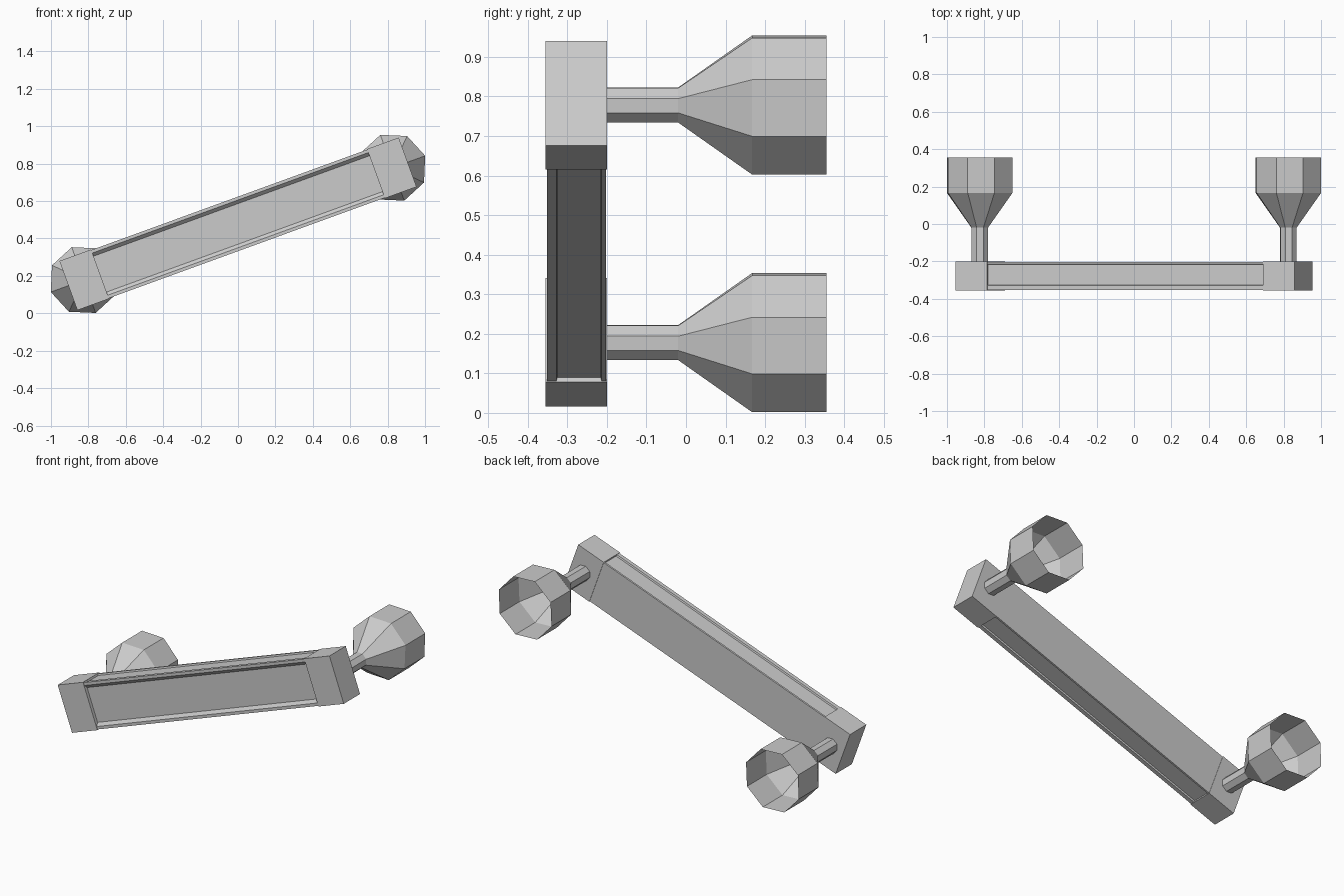
import bpy, bmesh, math
from mathutils import Matrix, Vector

if "Cube" in bpy.data.objects:
    bpy.data.objects.remove(bpy.data.objects["Cube"], do_unlink=True)

grey = bpy.data.materials.new("light_grey")
grey.use_nodes = True
COLOUR = (0.6, 0.6, 0.6, 1)
grey.diffuse_color = COLOUR
grey.node_tree.nodes["Principled BSDF"].inputs["Base Color"].default_value = COLOUR

# The handle leans 20 degrees in the x-z plane around its centre
TILT = Matrix.Translation((0, 0, 0.478)) @ Matrix.Rotation(math.radians(-20), 4, "Y")
HALF_LEN, BLOCK_LEN, HALF_H = 0.965, 0.18, 0.14
FRONT, BACK = -0.355, -0.2
INNER = HALF_LEN - BLOCK_LEN


def finish(name, bm, matrix):
    mesh = bpy.data.meshes.new(name)
    bm.transform(matrix)
    bm.to_mesh(mesh)
    bm.free()
    mesh.materials.append(grey)
    obj = bpy.data.objects.new(name, mesh)
    bpy.context.collection.objects.link(obj)
    return obj


def loft(bm, rings, caps):
    """Skin matching closed loops, with optional caps at start and end."""
    loops = [[bm.verts.new(p) for p in ring] for ring in rings]
    for a, b in zip(loops, loops[1:]):
        for i in range(len(a)):
            j = (i + 1) % len(a)
            bm.faces.new((a[i], a[j], b[j], b[i]))
    if caps[0]:
        bm.faces.new(loops[0][::-1])
    if caps[1]:
        bm.faces.new(loops[-1])


# Grooved bar: half of its cross-section (y, z), mirrored top to bottom
half = [(-0.335, 0.102), (-0.352, 0.12), (-0.352, 0.137), (-0.328, 0.137),
        (-0.325, 0.128), (-0.216, 0.128), (-0.213, 0.137), (-0.202, 0.137)]
section = half + [(y, -z) for y, z in reversed(half)]
bm = bmesh.new()
loft(bm, [[(x, y, z) for y, z in section] for x in (-INNER, INNER)], (True, True))
bmesh.ops.recalc_face_normals(bm, faces=bm.faces)
finish("grip_bar", bm, TILT)

for side, label in ((1, "left"), (-1, "right")):
    # End block
    bm = bmesh.new()
    bmesh.ops.create_cube(bm, size=1)
    bmesh.ops.scale(bm, verts=bm.verts, vec=(BLOCK_LEN, BACK - FRONT, 2 * HALF_H))
    centre = Vector((side * (HALF_LEN - BLOCK_LEN / 2), (FRONT + BACK) / 2, 0))
    bmesh.ops.translate(bm, verts=bm.verts, vec=centre)
    finish(label + "_end_block", bm, TILT)

    # Eight-sided stem flaring into a hollow cup that opens to the back
    profile = [(0.047, BACK), (0.047, -0.02), (0.187, 0.167), (0.187, 0.355)]
    angles = [math.radians(45 * i) for i in range(8)]
    rings = [[(r * math.cos(a), y, r * math.sin(a)) for a in reversed(angles)]
             for r, y in profile]
    bm = bmesh.new()
    loft(bm, rings, (True, False))
    finish(label + "_stem_cup", bm, TILT @ Matrix.Translation((side * 0.878, 0, 0)))
